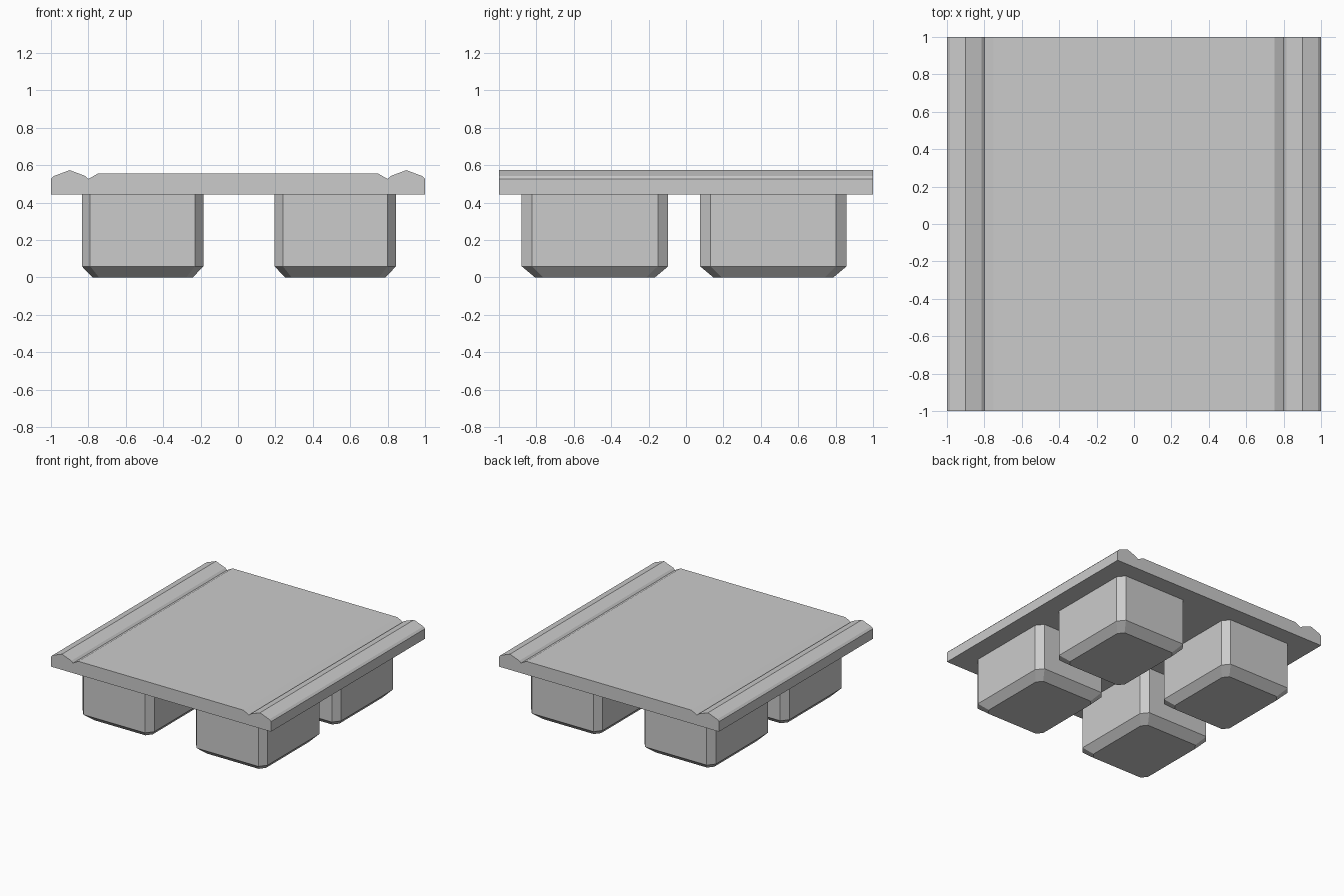
import bpy
import bmesh

cube = bpy.data.objects.get("Cube")
if cube:
    bpy.data.objects.remove(cube, do_unlink=True)

grey = bpy.data.materials.new("plain grey")
grey.use_nodes = True
colour = (0.6, 0.6, 0.6, 1)
grey.diffuse_color = colour
grey.node_tree.nodes["Principled BSDF"].inputs["Base Color"].default_value = colour


def loft(name, rings):
    """Join matching rings of points into a closed solid."""
    bm = bmesh.new()
    loops = [[bm.verts.new(p) for p in ring] for ring in rings]
    n = len(loops[0])
    for a, b in zip(loops, loops[1:]):
        for i in range(n):
            j = (i + 1) % n
            bm.faces.new((a[i], a[j], b[j], b[i]))
    bm.faces.new(loops[0])
    bm.faces.new(loops[-1])
    bmesh.ops.recalc_face_normals(bm, faces=bm.faces)
    mesh = bpy.data.meshes.new(name)
    bm.to_mesh(mesh)
    bm.free()
    mesh.materials.append(grey)
    obj = bpy.data.objects.new(name, mesh)
    bpy.context.collection.objects.link(obj)
    return obj


def octagon(cx, cy, z, hx, hy, cut_x, cut_y):
    """Rectangle with its four corners cut off."""
    a, b = hx - cut_x, hy - cut_y
    corners = [(hx, -b), (hx, b), (a, hy), (-a, hy),
               (-hx, b), (-hx, -b), (-a, -hy), (a, -hy)]
    return [(cx + x, cy + y, z) for x, y in corners]


# Deck: ridged side rails and grooves, mirrored and run front to back
half = [(1, 0.445), (1, 0.527), (0.985, 0.542), (0.9, 0.574),
        (0.815, 0.542), (0.8, 0.527), (0.75, 0.555)]
profile = half + [(-x, z) for x, z in reversed(half)]
loft("deck", [[(x, y, z) for x, z in profile] for y in (-1, 1)])

# Four feet with cut corners and a tapered base
for side, cx in (("right", -0.51), ("left", 0.52)):
    for end, cy in (("front", -0.487), ("back", 0.467)):
        loft(f"{end}_{side}_foot", [
            octagon(cx, cy, 0, 0.268, 0.32, 0.035, 0.045),
            octagon(cx, cy, 0.06, 0.325, 0.392, 0.045, 0.056),
            octagon(cx, cy, 0.446, 0.325, 0.392, 0.045, 0.056)])
